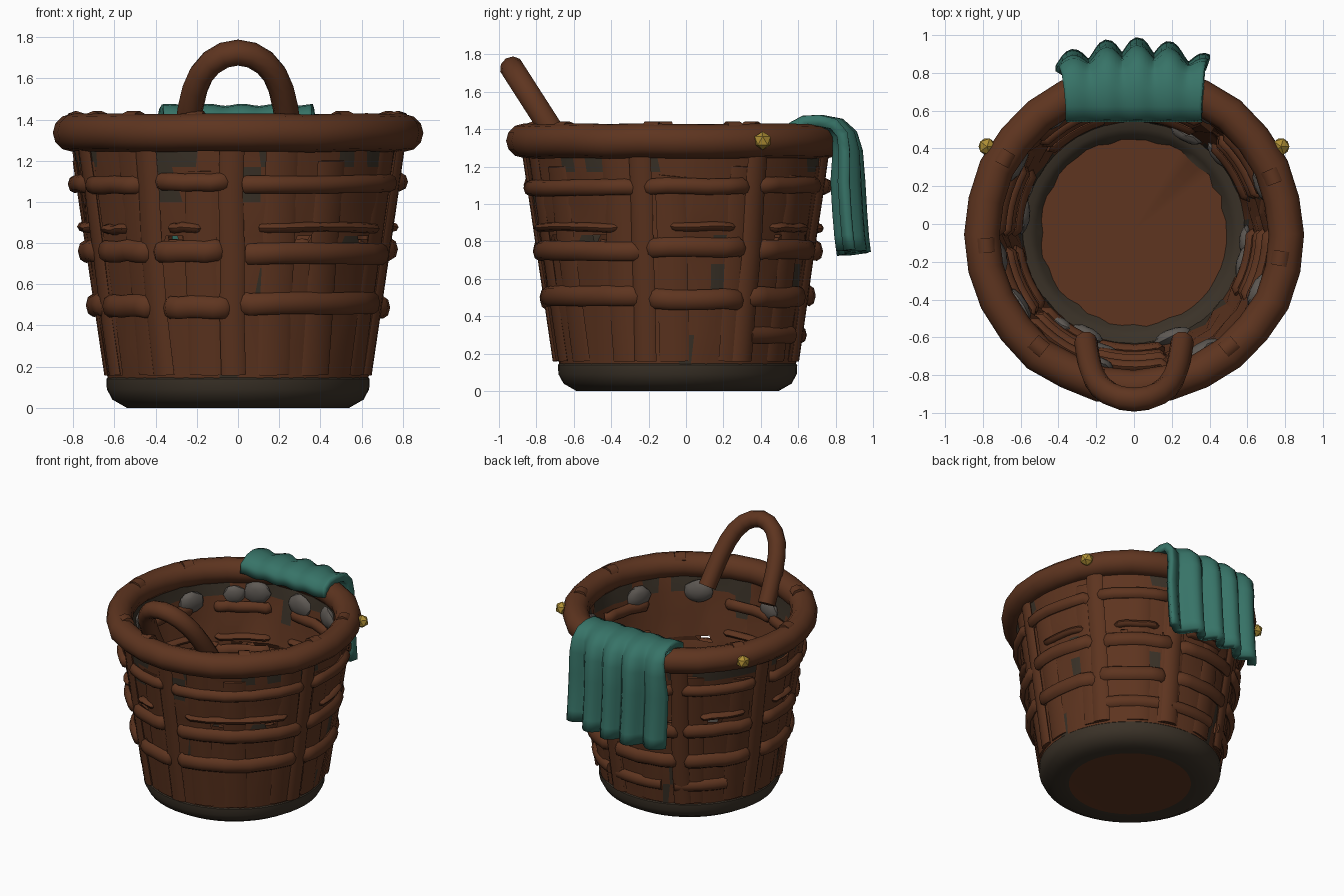
import bpy, bmesh, math, random
from mathutils import Vector

if "Cube" in bpy.data.objects:
    bpy.data.objects.remove(bpy.data.objects["Cube"])

random.seed(4)
CY = -0.045                     # basket axis sits slightly forward
TAU = math.tau


def material(name, col):
    m = bpy.data.materials.new(name)
    m.diffuse_color = (*col, 1)
    m.use_nodes = True
    m.node_tree.nodes["Principled BSDF"].inputs["Base Color"].default_value = m.diffuse_color
    return m


BROWN = material("wicker brown", (0.112, 0.035, 0.014))
DARK = material("dark base brown", (0.043, 0.032, 0.021))
TEAL = material("cloth teal", (0.038, 0.172, 0.136))
GOLD = material("brass gold", (0.42, 0.27, 0.035))
GREY = material("stone grey", (0.115, 0.102, 0.09))


def finish(name, bm, mats, angle=50):
    me = bpy.data.meshes.new(name)
    bm.to_mesh(me)
    bm.free()
    ob = bpy.data.objects.new(name, me)
    bpy.context.collection.objects.link(ob)
    for m in mats:
        me.materials.append(m)
    bpy.ops.object.select_all(action='DESELECT')
    bpy.context.view_layer.objects.active = ob
    ob.select_set(True)
    bpy.ops.object.shade_smooth_by_angle(angle=math.radians(angle))
    return ob


def radius(z):
    return 0.612 + 0.148 * z


def polar(a, r, z):
    return Vector((r * math.cos(a), CY + r * math.sin(a), z))


def tube(bm, pts, a, b, ref=Vector((0, 0, 1)), closed=False, sides=10):
    """Sweep an ellipse (a sideways, b along ref) along the points."""
    n, rings = len(pts), []
    for i, p in enumerate(pts):
        q0 = pts[i - 1] if closed or i else p
        q1 = pts[(i + 1) % n] if closed or i < n - 1 else p
        t = (q1 - q0).normalized()
        side = t.cross(ref).normalized()
        up = side.cross(t)
        rings.append([bm.verts.new(p + side * a * math.cos(TAU * k / sides)
                                   + up * b * math.sin(TAU * k / sides))
                      for k in range(sides)])
    for i in range(n if closed else n - 1):
        r0, r1 = rings[i], rings[(i + 1) % n]
        for k in range(sides):
            j = (k + 1) % sides
            bm.faces.new((r0[k], r0[j], r1[j], r1[k]))
    if not closed:
        bm.faces.new(rings[0][::-1])
        bm.faces.new(rings[-1])
    bmesh.ops.recalc_face_normals(bm, faces=bm.faces)


# Base: rounded dark ring around a brown floor disc
bm = bmesh.new()
profile = [(0.0, 0.004), (0.43, 0.004), (0.54, 0.0), (0.61, 0.04), (0.637, 0.09),
           (0.64, 0.14), (0.61, 0.17), (0.55, 0.165), (0.52, 0.14), (0.492, 0.11), (0.0, 0.11)]
N = 48
rings = []
for i, (r, z) in enumerate(profile):
    if r == 0:
        rings.append([bm.verts.new((0, CY + 0.01, z))] * N)
    else:
        jit = 0.012 if i == 9 else 0
        rings.append([bm.verts.new(polar(TAU * k / N, r + random.uniform(-jit, jit), z))
                      for k in range(N)])
for i in range(len(rings) - 1):
    for k in range(N):
        j = (k + 1) % N
        vs = list(dict.fromkeys((rings[i][k], rings[i][j], rings[i + 1][j], rings[i + 1][k])))
        f = bm.faces.new(vs)
        f.material_index = 1 if len(vs) == 3 else 0
bmesh.ops.recalc_face_normals(bm, faces=bm.faces)
finish("base", bm, [DARK, BROWN], 40)

# Wall: jittered outer and inner skins with a few gaps and dark seams
COLS = 48
levels = [0.14, 0.3, 0.52, 0.68, 0.80, 0.835, 1.0, 1.17, 1.28]
state = {(i, k): random.random() for i in range(len(levels) - 1) for k in range(COLS)}
bm = bmesh.new()
for skin in (0, 1):
    j = 0.010 + 0.010 * skin
    grid = [[bm.verts.new(polar(TAU * (k + random.uniform(-.2, .2)) / COLS,
                                radius(z) - 0.05 * skin + random.uniform(-j, j) * (0.2 < z < 1.25), z))
             for k in range(COLS)] for z in levels]
    for i in range(len(levels) - 1):
        for k in range(COLS):
            s, k2 = state[i, k], (k + 1) % COLS
            if levels[i] == 0.80 and s < 0.25:
                continue
            vs = [grid[i][k], grid[i][k2], grid[i + 1][k2], grid[i + 1][k]]
            f = bm.faces.new(vs[::-1] if skin else vs)
            if levels[i] > 1.1:
                f.material_index = int(s > (0.3 if skin else 0.6))
            elif levels[i] < 0.2 and skin:
                f.material_index = int(s > 0.4)
            else:
                f.material_index = int(s > 0.97)
finish("wall", bm, [BROWN, DARK], 20)

# Upright staves: raised ones in the weave gaps, flat planks between
gaps = [math.radians(d) for d in (-92, -15, 32, 75, 120, 165, 203, 236)]
bm = bmesh.new()


def stave(a, off, thick, w, top):
    pts = [polar(a + random.uniform(-.012, .012), radius(z) + off, z)
           for z in (0.16, 0.45, 0.75, 1.05, top)]
    tube(bm, pts, thick, w, Vector((-math.sin(a), math.cos(a), 0)), sides=8)


for a in gaps:
    stave(a, 0.012, 0.02, 0.06, 1.28)
for k in range(14):
    a = TAU * k / 14 + random.uniform(-.06, .06)
    stave(a, 0.0, 0.014, 0.08, random.choice((1.15, 1.2, 1.27)))
finish("upright_staves", bm, [BROWN])

# Weave: rolled strips running between the raised staves, shorter ones inside
bm = bmesh.new()
rows = [(0.5, 0.054), (0.76, 0.052), (0.875, 0.024), (1.09, 0.043)]
for z, h in rows:
    for i, g in enumerate(gaps):
        g1 = gaps[i + 1] if i + 1 < len(gaps) else gaps[0] + TAU
        mid = (g + g1) / 2 + random.uniform(-.05, .05)
        half = (g1 - g) / 2 - (0.07 if h > 0.03 else 0.2)
        for a0, depth, sgn, hf in ((mid, 0.02 if h > 0.03 else 0.006, 1, half),
                                   (g, -0.062, -1, 0.25)):
            dz = random.uniform(-0.012, 0.012)
            pts = [polar(a0 + hf * u, radius(z) + depth - 0.02 * sgn * (abs(u) == 1),
                         z + dz + random.uniform(-.005, .005))
                   for u in (-1, -0.93, -0.6, -0.2, 0.2, 0.6, 0.93, 1)]
            tube(bm, pts, 0.034, h, sides=8)
# extra low strips at the back
for a0 in (0.9, 1.6, 2.3):
    tube(bm, [polar(a0 + u, radius(0.3) + 0.005, 0.3) for u in (-.28, -.14, 0, .14, .28)],
         0.03, 0.045, sides=8)
# short ends poking just above the rim
for d in (-130, -105, -50, -10, 22, 150, 185):
    a = math.radians(d)
    tube(bm, [polar(a + u, 0.79, 1.4) for u in (-.05, 0, .05)], 0.05, 0.042, sides=8)
finish("woven_strips", bm, [BROWN])

# Grey stones pressed flat onto the inner wall, low and just below the rim
bm = bmesh.new()
stones = [(-15, .35), (-70, .25), (-115, .3), (-105, .7), (-128, .5), (158, .45), (172, .3),
          (42, .4), (62, .25), (-4, .3), (60, 1.19), (85, 1.17), (112, 1.2), (125, 1.18),
          (20, 1.16), (150, 1.15), (190, 1.17), (212, 1.15), (-106, 1.15), (-60, 1.17), (-25, 1.17)]
for d, z in stones:
    a = math.radians(d)
    new = bmesh.ops.create_icosphere(bm, subdivisions=2, radius=random.uniform(.08, .105))['verts']
    rad = Vector((math.cos(a), math.sin(a), 0))
    c = polar(a, radius(z) - 0.065, z)
    for v in new:
        v.co *= random.uniform(0.92, 1.05)
        v.co.z *= 0.85
        v.co = c + v.co - rad * v.co.dot(rad) * 0.6
finish("inner_stones", bm, [GREY], 30)

# Rim
bm = bmesh.new()
tube(bm, [polar(TAU * k / 28, 0.808 + random.uniform(-.006, .006),
                1.336 + random.uniform(-.004, .004)) - Vector((0, 0.01, 0)) for k in range(28)],
     0.094, 0.092, closed=True, sides=12)
finish("rim", bm, [BROWN], 60)

# Front handle: arch leaning outwards from inside the rim
lean = Vector((0, -0.54, 0.842))
foot = Vector((0, -0.625, 1.25))
arch = [(0.255, 0.0), (0.245, 0.12), (0.23, 0.25)]
arch += [(0.22 * math.cos(t * math.pi / 10), 0.26 + 0.305 * math.sin(t * math.pi / 10))
         for t in range(1, 10)]
arch += [(-x, s) for x, s in arch[2::-1]]
bm = bmesh.new()
tube(bm, [foot + Vector((x, 0, 0)) + lean * s for x, s in arch], 0.062, 0.066,
     Vector((1, 0, 0)).cross(lean))
finish("front_handle", bm, [BROWN], 60)

# Brass studs, mirrored on both sides of the rim
for side, name in ((1, "right_stud"), (-1, "left_stud")):
    bm = bmesh.new()
    bmesh.ops.create_icosphere(bm, subdivisions=1, radius=0.05)
    for v in bm.verts:
        v.co += Vector((side * 0.778, 0.41, 1.338))
    finish(name, bm, [GOLD], 20)

# Cloth: folded sheet draped over the back of the rim
path = [(0.57, 1.35), (0.575, 1.41), (0.63, 1.437), (0.72, 1.442), (0.81, 1.425), (0.865, 1.37),
        (0.885, 1.28), (0.89, 1.12), (0.9, 0.95), (0.91, 0.82), (0.92, 0.74)]
U = 48
bm = bmesh.new()
grid = []
for i, (y, z) in enumerate(path):
    w = min(1, max(0, (i - 2) / 5))
    row = []
    for k in range(U + 1):
        u = 2 * k / U - 1
        x = u * (0.36 + 0.03 * w)
        fold = math.sin(TAU * x / 0.2 + 0.8 + 1.4 * math.sin(5 * x))
        row.append(bm.verts.new((x, y - 0.09 * u * u * w + 0.04 * fold * w,
                                 z + 0.006 * fold * (1 - w) + 0.015 * u * (i > 8))))
    grid.append(row)
for i in range(len(path) - 1):
    for k in range(U):
        bm.faces.new((grid[i][k + 1], grid[i][k], grid[i + 1][k], grid[i + 1][k + 1]))
cloth = finish("draped_cloth", bm, [TEAL], 60)
mod = cloth.modifiers.new("thickness", 'SOLIDIFY')
mod.thickness = 0.06
mod.offset = 0
